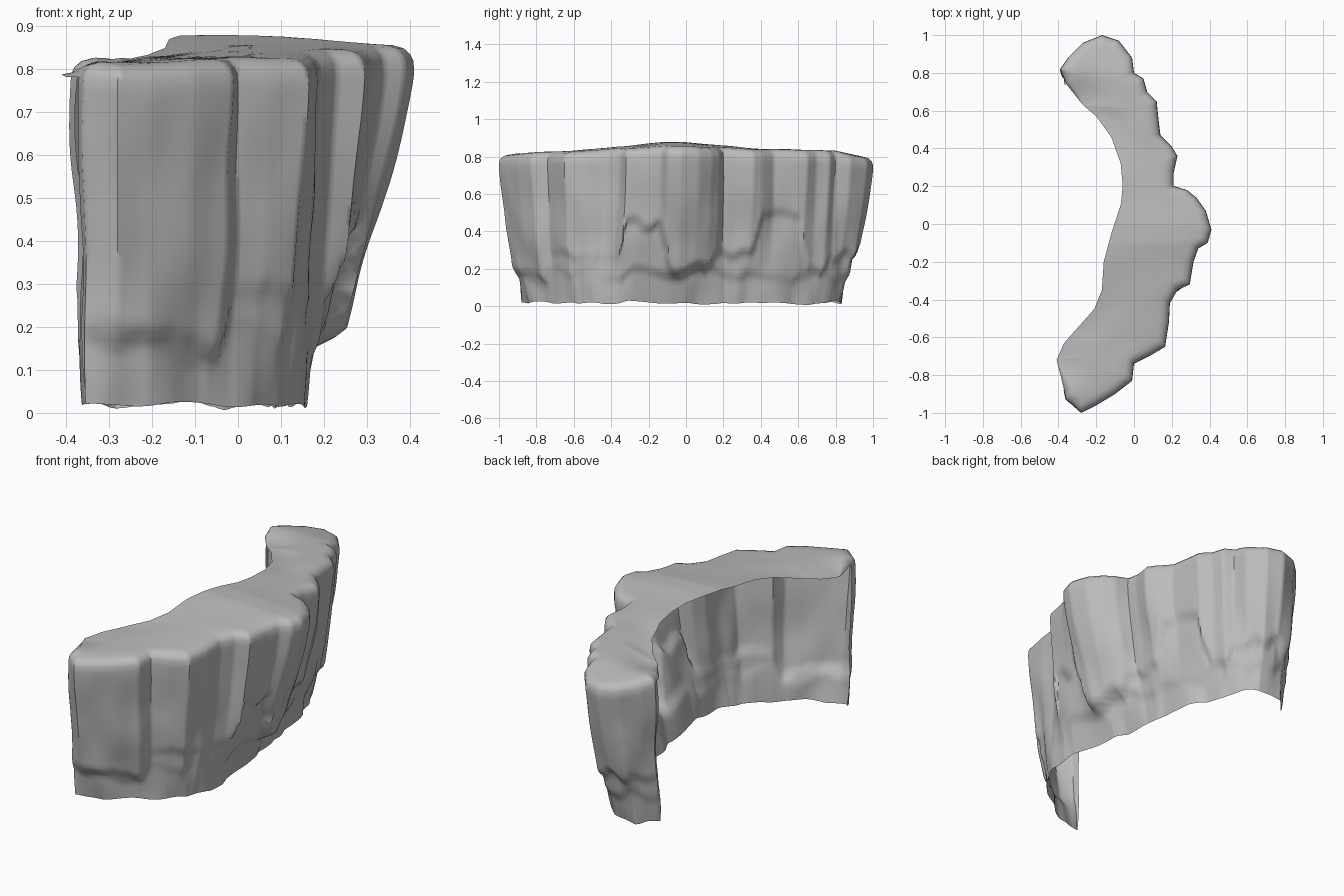
import bpy
import bmesh
import math
from mathutils import Vector, noise

if "Cube" in bpy.data.objects:
    bpy.data.objects.remove(bpy.data.objects["Cube"])

# Outer rim of the crescent, from one tip round the bulging face to the other
RIM = [(-.41, -.72), (-.39, -.8), (-.36, -.93), (-.28, -1), (-.2, -.96), (-.1, -.9),
       (-.01, -.83), (0, -.74), (.08, -.7), (.165, -.65), (.185, -.52), (.19, -.42),
       (.23, -.35), (.295, -.32), (.315, -.2), (.34, -.13), (.39, -.1), (.41, -.03),
       (.38, .07), (.33, .14), (.28, .18), (.21, .2), (.21, .27), (.23, .36),
       (.2, .41), (.14, .47), (.13, .55), (.12, .65), (.07, .7), (.05, .77),
       (0, .8), (-.01, .88), (-.08, .97), (-.17, 1), (-.27, .96), (-.35, .88),
       (-.39, .82), (-.36, .74), (-.27, .63)]
# Foot of the cliff, one point under every second rim point
BASE = [(-.36, -.84), (-.355, -.88), (-.21, -.84), (-.07, -.74), (.03, -.66),
        (.12, -.55), (.15, -.42), (.16, -.3), (.13, -.13), (.1, .03), (.08, .14),
        (.06, .25), (.05, .38), (.02, .52), (-.03, .65), (-.07, .74), (-.15, .82),
        (-.28, .83), (-.36, .75), (-.36, .7)]
# Hollow rear edge as x against y, and crest height against y
BACK = [(-.72, -.41), (-.63, -.37), (-.45, -.21), (-.35, -.17), (-.2, -.16), (-.05, -.12),
        (.1, -.07), (.2, -.06), (.32, -.07), (.46, -.12), (.57, -.2), (.63, -.27)]
CREST = [(-1, .8), (-.9, .815), (-.7, .825), (-.4, .85), (-.1, .877), (0, .877),
         (.2, .857), (.4, .845), (.8, .83), (1, .79)]
# Height where each rock pillar ends, against y
FEET = [(-1, .17), (-.8, .16), (-.72, .29), (-.33, .27), (-.3, .45), (-.12, .46),
        (-.08, .2), (.14, .2), (.18, .28), (.38, .3), (.42, .48), (.62, .5),
        (.68, .2), (.77, .2), (.8, .28), (1, .28)]
STEP = .014
WALL_ROWS = 34


def lookup(table, y):
    y = min(max(y, table[0][0]), table[-1][0])
    for (a, va), (b, vb) in zip(table, table[1:]):
        if y <= b:
            return va + (vb - va) * (y - a) / (b - a)


def smoothstep(a, b, v):
    t = min(max((v - a) / (b - a), 0), 1)
    return t * t * (3 - 2 * t)


def rough(x, y, z, scale, seed):
    return noise.noise(Vector((x * scale + seed, y * scale, z * scale)))


# Matching points along the rim and along the foot
rim_keys = [Vector(p) for p in RIM]
feet = [Vector(p) for p in BASE]
base_keys = [feet[0]]
for a, b in zip(feet, feet[1:]):
    base_keys += [(a + b) / 2, b]
rim, base = [], []
for k in range(len(rim_keys) - 1):
    n = max(1, round((rim_keys[k + 1] - rim_keys[k]).length / STEP))
    for s in range(n):
        rim.append(rim_keys[k].lerp(rim_keys[k + 1], s / n))
        base.append(base_keys[k].lerp(base_keys[k + 1], s / n))
rim.append(rim_keys[-1])
base.append(base_keys[-1])
count = len(rim)


def column(i):
    """Points from the rear edge, over the crest and down the rock face."""
    p = rim[i]
    a, b = rim[max(i - 6, 0)], rim[min(i + 6, count - 1)]
    inward = Vector((a.y - b.y, b.x - a.x)).normalized()
    by = min(max(p.y, BACK[0][0]), BACK[-1][0])
    back = Vector((lookup(BACK, by), by))
    bevel = min(.05, .3 * (p - back).length)
    edge = p + inward * bevel
    pts = []
    # crest, sloping to the bulging face and sinking at the rear of both tips
    for j in range(7):
        q = back.lerp(edge, j / 6)
        sink = .035 * (1 - smoothstep(0, .2, (q - back).length))
        sink *= smoothstep(.25, .7, abs(q.y))
        sink += .055 * max(0, q.x)
        pts.append((q.x, q.y, lookup(CREST, q.y) - sink + .006 * rough(q.x, q.y, 0, 5, 3)))
    # rounded shoulder
    top = pts[-1][2]
    for angle in (30, 55, 75):
        r = math.radians(angle)
        q = p + inward * bevel * (1 - math.sin(r))
        pts.append((q.x, q.y, top - bevel * (1 - math.cos(r))))
    # overhanging face with stepped pillar feet
    foot = lookup(FEET, p.y) + .06 * rough(p.x, p.y, 0, 9, 7)
    ledge = .17 + .12 * rough(p.x, p.y, 0, 5, 11)
    high = top - bevel * 1.3
    low = .018 + .02 * rough(p.x, p.y, 0, 5, 21)
    for j in range(WALL_ROWS + 1):
        z = high + (low - high) * j / WALL_ROWS
        drop = (high - z) / (high - low)
        below = 1 - smoothstep(foot - .03, foot + .02, z)
        under = 1 - smoothstep(ledge - .03, ledge + .02, z)
        q = p.lerp(base[i], .74 * drop ** 1.2 + .16 * below + .1 * under)
        q += inward * .02 * drop ** .5 * rough(p.x, p.y, z * .6, 7, 31)
        pts.append((q.x, q.y, z))
    return pts


# Cliff shell, open at the rear and underneath
verts, faces = [], []
for i in range(count):
    verts += column(i)
rows = len(verts) // count
for i in range(count - 1):
    for j in range(rows - 1):
        # the rear lips of both tips have no wall below them
        if j > 8 and (i < 12 or i > count - 15):
            continue
        a, b = i * rows + j, (i + 1) * rows + j
        faces.append((a, a + 1, b + 1, b))

mesh = bpy.data.meshes.new("cliff_wall")
mesh.from_pydata(verts, [], faces)
cliff = bpy.data.objects.new("cliff_wall", mesh)
bpy.context.collection.objects.link(cliff)

# Weld the fans at both tips
bm = bmesh.new()
bm.from_mesh(mesh)
bmesh.ops.remove_doubles(bm, verts=bm.verts, dist=.0005)
loose = [v for v in bm.verts if not v.link_faces]
bmesh.ops.delete(bm, geom=loose, context='VERTS')
bm.to_mesh(mesh)
bm.free()

# Stone colour
stone = bpy.data.materials.new("grey_stone")
stone.use_nodes = True
grey = (.5, .5, .5, 1)
stone.diffuse_color = grey
stone.node_tree.nodes["Principled BSDF"].inputs["Base Color"].default_value = grey
mesh.materials.append(stone)

bpy.context.view_layer.objects.active = cliff
cliff.select_set(True)
bpy.ops.object.shade_smooth_by_angle(angle=math.radians(50))
